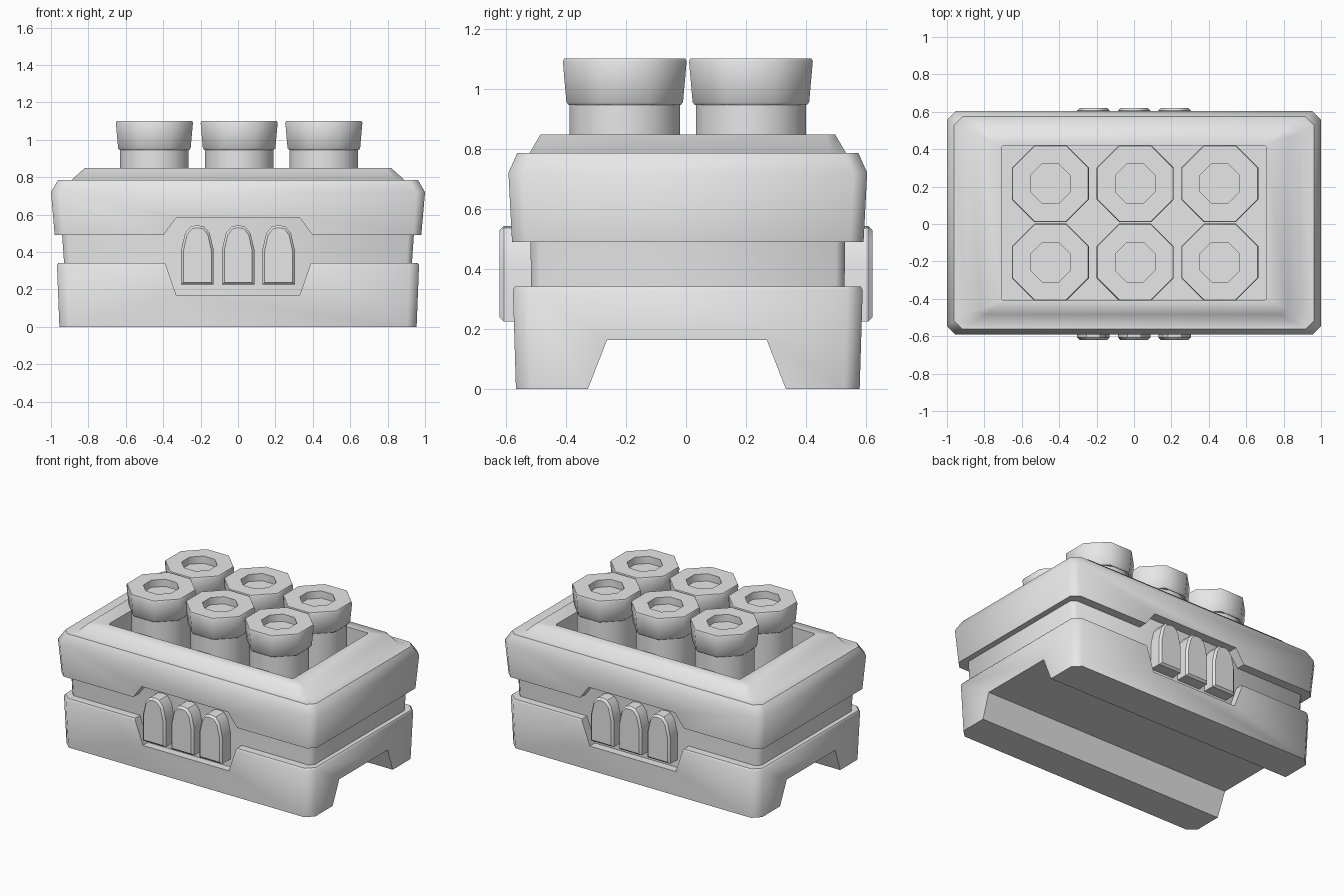
import bpy, bmesh, math
from mathutils import Vector

cube = bpy.data.objects.get("Cube")
if cube:
    bpy.data.objects.remove(cube, do_unlink=True)

grey = bpy.data.materials.new("plain_grey")
grey.use_nodes = True
colour = (0.8, 0.8, 0.8, 1)
grey.diffuse_color = colour
grey.node_tree.nodes["Principled BSDF"].inputs["Base Color"].default_value = colour

CX, CY = 0.006, 0.006   # small offset of the tubes and the body


def loft(name, loops):
    """Skin a stack of equal-length loops and cap both ends."""
    bm = bmesh.new()
    rings = [[bm.verts.new(p) for p in loop] for loop in loops]
    n = len(rings[0])
    for a, b in zip(rings, rings[1:]):
        for i in range(n):
            j = (i + 1) % n
            bm.faces.new((a[i], a[j], b[j], b[i]))
    bm.faces.new(rings[0])
    bm.faces.new(rings[-1])
    bmesh.ops.recalc_face_normals(bm, faces=bm.faces)
    mesh = bpy.data.meshes.new(name)
    bm.to_mesh(mesh)
    bm.free()
    mesh.materials.append(grey)
    ob = bpy.data.objects.new(name, mesh)
    bpy.context.collection.objects.link(ob)
    return ob


def box_loop(hx, hy, z, c):
    """Rectangle with cut corners."""
    quarter = [(hx, hy - c), (hx - c, hy)]
    pts = quarter + [(-x, y) for x, y in reversed(quarter)]
    pts += [(-x, -y) for x, y in pts]
    return [Vector((x, y + CY, z)) for x, y in pts]


def round_loop(x, y, r, z, n):
    return [Vector((x + r * math.cos((i + 0.5) * math.tau / n),
                    y + r * math.sin((i + 0.5) * math.tau / n), z)) for i in range(n)]


def activate(ob):
    bpy.ops.object.select_all(action='DESELECT')
    ob.select_set(True)
    bpy.context.view_layer.objects.active = ob


def smooth(ob):
    activate(ob)
    bpy.ops.object.shade_smooth_by_angle(angle=math.radians(46))


def cut(ob, cutter):
    cutter.hide_render = True
    mod = ob.modifiers.new("cut", 'BOOLEAN')
    mod.object = cutter
    mod.solver = 'EXACT'
    activate(ob)
    bpy.ops.object.modifier_apply(modifier=mod.name)
    bpy.data.objects.remove(cutter, do_unlink=True)


def notch(ob, outline):
    """Cut a trapezoid out of the front and the back."""
    for side in (-1, 1):
        cut(ob, loft("notch_cutter", [[Vector((x, side * y, z)) for x, z in outline]
                                      for y in (0.5, 0.8)]))


# Base with a tunnel underneath and a notch on each long side
base = loft("base", [box_loop(*s) for s in (
    (0.955, 0.572, 0, 0.05), (0.968, 0.582, 0.33, 0.05), (0.96, 0.575, 0.342, 0.05))])
tunnel = [(-0.349, -0.05), (0.349, -0.05), (0.266, 0.163), (-0.266, 0.163)]
cut(base, loft("tunnel_cutter", [[Vector((x, y + CY / 2, z)) for y, z in tunnel]
                                 for x in (-1.2, 1.2)]))
notch(base, [(-0.33, 0.17), (0.33, 0.17), (0.41, 0.40), (-0.41, 0.40)])
smooth(base)

# Recessed band between base and lid
smooth(loft("middle_band", [box_loop(0.93, 0.522, 0.166, 0.03),
                            box_loop(0.93, 0.522, 0.34, 0.03),
                            box_loop(0.947, 0.524, 0.592, 0.03)]))

# Lid with a stepped rim and an open tray
lid = loft("lid", [box_loop(*s) for s in (
    (0.98, 0.585, 0.49, 0.045), (1.0, 0.597, 0.72, 0.045), (0.962, 0.568, 0.785, 0.045),
    (0.89, 0.527, 0.785, 0.045), (0.82, 0.49, 0.848, 0.03),
    (0.708, 0.415, 0.848, 0.01), (0.708, 0.415, 0.6, 0.01))])
notch(lid, [(-0.45, 0.42), (0.45, 0.42), (0.33, 0.583), (-0.33, 0.583)])
smooth(lid)

# Six tubes with wider eight-sided collars
K = 1 / math.cos(math.pi / 8)
for row, y in (("front", -0.21), ("back", 0.21)):
    for col, x in (("right", -0.453), ("middle", 0), ("left", 0.453)):
        px, py = x + CX, y + CY
        smooth(loft(f"tube_{row}_{col}", [round_loop(px, py, 0.187, z, 16)
                                          for z in (0.58, 0.96)]))
        smooth(loft(f"collar_{row}_{col}", [round_loop(px, py, r * K, z, 8) for r, z in (
            (0.186, 0.945), (0.194, 0.955), (0.206, 1.09), (0.202, 1.1),
            (0.106, 1.1), (0.106, 1.05))]))

# Three arched pegs on each long side
half = [(0.087, 0.225), (0.087, 0.41), (0.066, 0.5), (0.036, 0.536)]
arch = half + [(-x, z) for x, z in reversed(half)]
arch.insert(len(half), (0, 0.543))
for side, label in ((-1, "front"), (1, "back")):
    for x0, col in ((-0.217, "right"), (0.001, "middle"), (0.217, "left")):
        loops = []
        for y, inset in ((0.45, 0), (0.606, 0), (0.62, 0.013)):
            sx, sz = 1 - inset / 0.087, 1 - inset / 0.16
            loops.append([Vector((x0 + x * sx, side * y, 0.385 + (z - 0.385) * sz))
                          for x, z in arch])
        peg = loft(f"peg_{label}_{col}", loops)
        activate(peg)
        bpy.ops.object.shade_smooth_by_angle(angle=math.radians(30))
